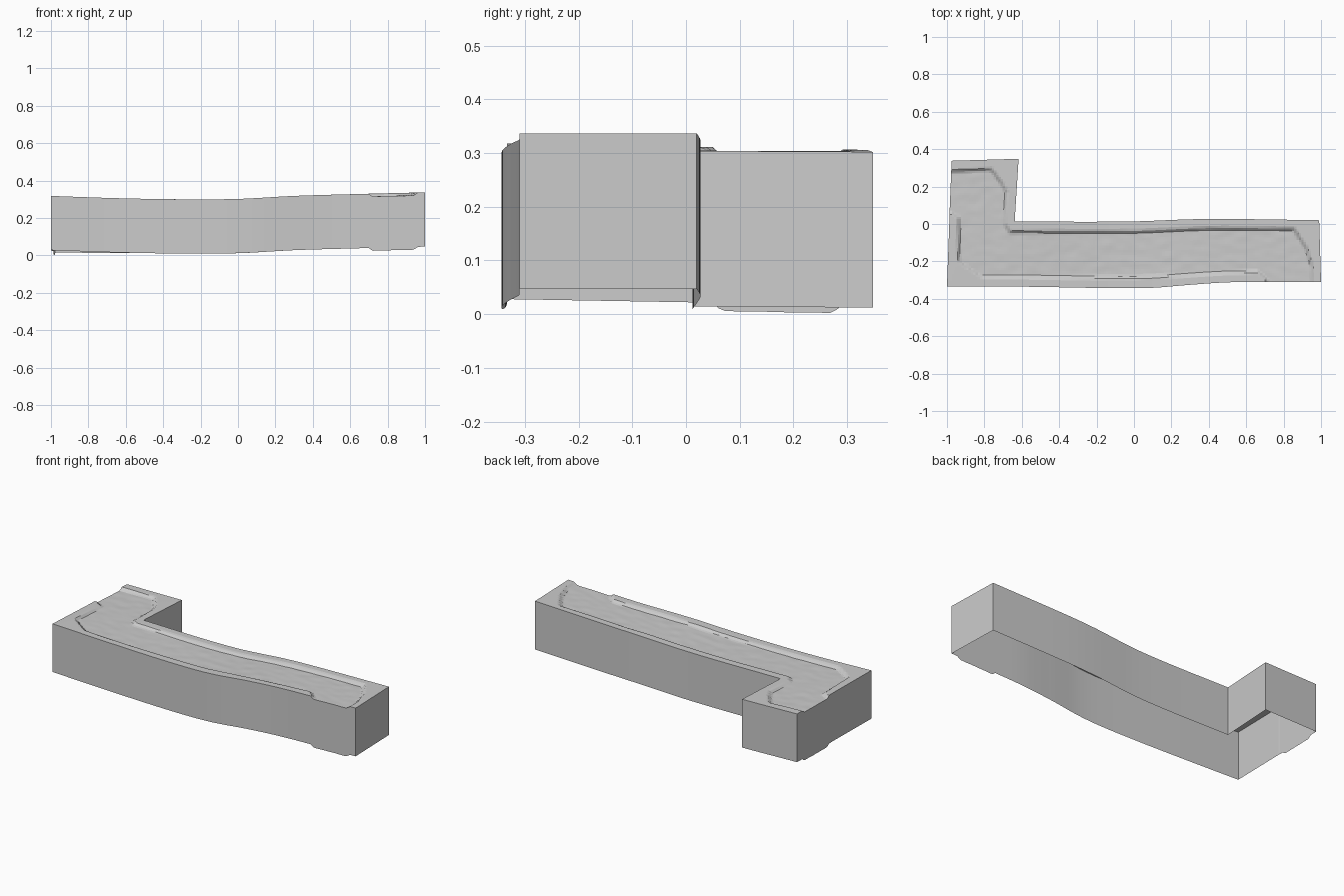
import bpy, bmesh
from mathutils import Vector, noise
from mathutils.geometry import intersect_point_line

if "Cube" in bpy.data.objects:
    bpy.data.objects.remove(bpy.data.objects["Cube"])

STEP, DROP, DEPTH = 0.0125, 0.015, 0.29
FRONT = [(-1, -.333), (-.6, -.335), (-.1, -.343), (.1, -.341), (.3, -.325), (.5, -.312), (.7, -.31), (1, -.31)]
BACK = [(-1, .015), (-.65, .014), (-.3, .012), (0, .014), (.3, .025), (.5, .027), (1, .02)]
RIM_Z = [(-1, .318), (-.65, .306), (-.3, .300), (0, .302), (.3, .318), (.6, .327), (1, .337)]

# Outline of the recessed floor; it runs past the edge at the two openings
FLOOR = [Vector(p).to_3d() for p in [
    (-1.1, .05), (-.975, .05), (-.945, .03), (-.945, -.2), (-.90, -.235), (-.82, -.288),
    (-.4, -.292), (0, -.294), (.2, -.285), (.5, -.267), (.66, -.262), (.70, -.30), (.71, -.4),
    (.96, -.4), (.957, -.22), (.93, -.13), (.86, -.02), (.4, -.017), (0, -.035), (-.4, -.035),
    (-.66, -.035), (-.68, 0), (-.675, .17), (-.70, .22), (-.76, .30), (-.97, .29), (-1.1, .29)]]


def curve(table, x):
    """Smooth interpolation through a short table."""
    pts = [table[0]] + table + [table[-1]]
    for i in range(1, len(pts) - 2):
        (x0, a), (x1, b), (x2, c), (x3, d) = pts[i - 1:i + 3]
        if x <= x2 or i == len(pts) - 3:
            h = x2 - x1
            t = (x - x1) / h
            m1, m2 = (c - a) / (x2 - x0) * h, (d - b) / (x3 - x1) * h
            return (b * (2*t**3 - 3*t*t + 1) + m1 * (t**3 - 2*t*t + t)
                    + c * (3*t*t - 2*t**3) + m2 * (t**3 - t*t))


def floor_depth(p):
    """Distance inside the floor outline, 0 outside it."""
    inside, best = False, 9.0
    for a, b in zip(FLOOR, FLOOR[1:] + FLOOR[:1]):
        if (a.y > p.y) != (b.y > p.y) and p.x < a.x + (p.y - a.y) * (b.x - a.x) / (b.y - a.y):
            inside = not inside
        q, t = intersect_point_line(p, a, b)
        best = min(best, (p - (a if t < 0 else b if t > 1 else q)).length)
    return best if inside else 0.0


def point(u, v):
    """Top surface point: v 0..1 crosses the long arm, 1..2 runs up the wing."""
    f, k = curve(FRONT, u), curve(BACK, u)
    if v <= 1:
        y = f + (k - f) * v
        x = u + v * (.013 if u < -.65 else .013 - (u + .65) / 1.65 * .023)
    else:
        y = k + (.338 + (u + 1) * .03 - k) * (v - 1)
        x = u + .013 * v + max(0, u + 1) / .35 * .008 * (v - 1) - .001
    p = Vector((x, y, 0))
    z = curve(RIM_Z, u) - .012 * (v / 2) * max(0, min(1, (-.5 - u) / .5))
    t = min(1, floor_depth(p) / .016)
    z -= DROP * t - .0015 * t * noise.noise((x * 14, y * 22, 0))
    return Vector((x, y, z))


def finish(bm, name):
    mesh = bpy.data.meshes.new(name)
    bm.to_mesh(mesh)
    bm.free()
    bpy.context.collection.objects.link(bpy.data.objects.new(name, mesh))


# Sunken path with raised rim, L-shaped
NX, NV, WING = round(2 / STEP), 28, round(.35 / STEP)
top = bmesh.new()
grid = {}
for j in range(2 * NV + 1):
    for i in range((NX if j <= NV else WING) + 1):
        grid[i, j] = top.verts.new(point(-1 + i * STEP, j / NV))
for (i, j) in list(grid):
    keys = [(i, j), (i + 1, j), (i + 1, j + 1), (i, j + 1)]
    if all(k in grid for k in keys):
        top.faces.new([grid[k] for k in keys])

# Vertical side walls follow the rim; the underside is open
walls = bmesh.new()
down = Vector((0, 0, -DEPTH))
for e in top.edges:
    if e.is_boundary:
        loop = e.link_loops[0]
        a, b = loop.vert.co, loop.link_loop_next.vert.co
        walls.faces.new([walls.verts.new(c) for c in (b, a, a + down, b + down)])
bmesh.ops.remove_doubles(walls, verts=walls.verts, dist=1e-5)

finish(top, "path_surface")
finish(walls, "side_walls")
